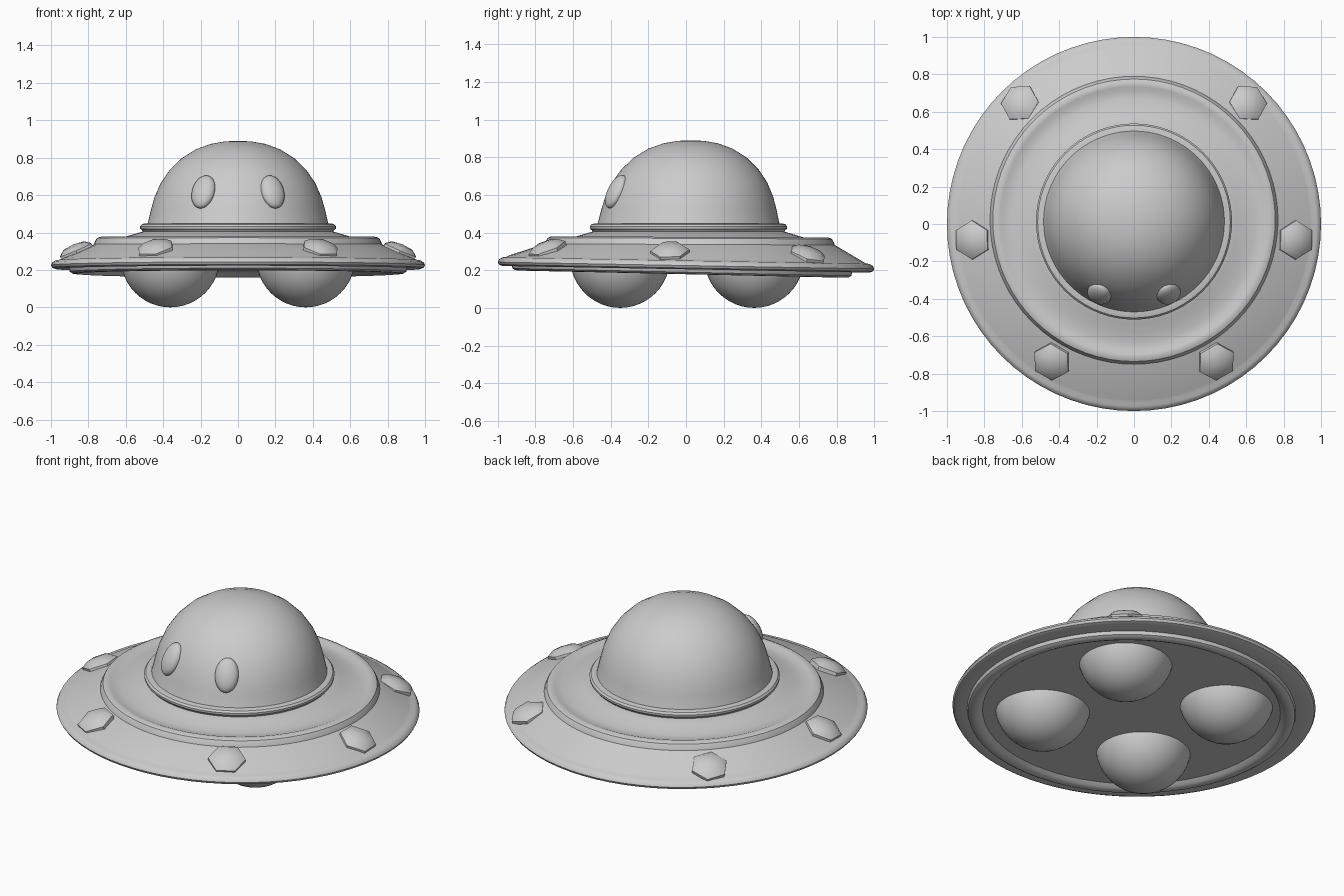
import bpy, bmesh, math
from mathutils import Matrix, Vector

if "Cube" in bpy.data.objects:
    bpy.data.objects.remove(bpy.data.objects["Cube"])

SEG = 72


def finish(name, bm, angle=35):
    bmesh.ops.recalc_face_normals(bm, faces=bm.faces)
    me = bpy.data.meshes.new(name)
    bm.to_mesh(me)
    bm.free()
    ob = bpy.data.objects.new(name, me)
    bpy.context.collection.objects.link(ob)
    bpy.ops.object.select_all(action='DESELECT')
    ob.select_set(True)
    bpy.context.view_layer.objects.active = ob
    bpy.ops.object.shade_smooth_by_angle(angle=math.radians(angle))
    return ob


def lathe(name, profile, angle=35):
    """Profile rows: radius, z, y centre, tilt slope (dz/dy)."""
    bm = bmesh.new()
    rings = []
    for r, z, yc, slope in profile:
        if r == 0:
            rings.append([bm.verts.new((0, yc, z))] * SEG)
            continue
        ring = []
        for i in range(SEG):
            a = math.tau * i / SEG
            y = r * math.sin(a)
            ring.append(bm.verts.new((r * math.cos(a), y + yc, z + slope * y)))
        rings.append(ring)
    for lo, hi in zip(rings, rings[1:]):
        for i in range(SEG):
            j = (i + 1) % SEG
            quad = [lo[i], lo[j], hi[j], hi[i]]
            bm.faces.new(list(dict.fromkeys(quad)))
    return finish(name, bm, angle)


# saucer: recessed belly, lip, rim, sloping deck, raised step
belly = [(0, .203), (.82, .203), (.84, .187), (.86, .179), (.885, .181), (.9, .19), (.905, .21)]
rim = [(.975, .205), (.993, .212), (1.0, .225), (.993, .24), (.975, .251), (.955, .253), (.94, .262)]
step = [(.77, .337), (.765, .352), (.755, .369), (.737, .377), (.715, .375), (.695, .367),
        (.65, .368), (.6, .378), (.55, .393), (.5, .408), (0, .41)]
lathe("saucer", [(r, z, -.022, -.022) for r, z in belly]
      + [(r, z, 0, -.018) for r, z in rim]
      + [(r, z, .02, -.004) for r, z in step])

# collar around the dome
collar = [(.47, .395), (.508, .402), (.513, .412), (.523, .42), (.524, .433),
          (.515, .444), (.5, .448), (.46, .448)]
lathe("dome_collar", [(r, z, .013, 0) for r, z in collar])

# dome
dome = [(.49, .43), (.481, .455), (.466, .52), (.446, .59), (.413, .665), (.365, .735),
        (.3, .798), (.225, .845), (.145, .874), (.07, .887), (0, .89)]
lathe("dome", [(r, z, .013 + .012 * (z - .43) / .46, 0) for r, z in dome], 50)

for side, label in ((-1, "left"), (1, "right")):
    # eyes: ovals lying on the dome surface
    pos = Vector((side * .185, -.372, .617))
    n = Vector((side * .185, -.39, .22)).normalized()
    u = Vector((0, 0, 1)).cross(n).normalized()
    v = n.cross(u)
    frame = Matrix((u, v, n)).transposed().to_4x4()
    bm = bmesh.new()
    bmesh.ops.create_uvsphere(bm, u_segments=32, v_segments=16, radius=1)
    bm.transform(Matrix.Translation(pos) @ frame @ Matrix.Diagonal((.066, .097, .04, 1)))
    finish(label + "_eye", bm)

    # landing balls: lower hemispheres
    for y, where in ((-.35, "front"), (.362, "back")):
        bm = bmesh.new()
        bmesh.ops.create_uvsphere(bm, u_segments=48, v_segments=24, radius=.265)
        bmesh.ops.delete(bm, geom=[p for p in bm.verts if p.co.z > .01], context='VERTS')
        bm.transform(Matrix.Translation((side * .362, y, .265)))
        finish(f"{where}_{label}_ball", bm)

    # hexagonal domed lights on the deck
    for k, (x, y, spin) in enumerate(((.608, .645, 0), (.863, -.085, 90), (.44, -.735, 90))):
        r = math.hypot(x, y)
        z = .262 + (.94 - r) * .44 - .014 * y
        tilt = Matrix.Rotation(math.radians(23), 4, Vector((-y, side * x, 0)))
        bm = bmesh.new()
        rows = []
        for rad, h in ((.104, -.03), (.104, .012), (.07, .036)):
            rows.append([bm.verts.new((rad * math.cos(a), rad * math.sin(a), h))
                         for a in (math.radians(spin + 60 * i) for i in range(6))])
        for lo, hi in zip(rows, rows[1:]):
            for i in range(6):
                j = (i + 1) % 6
                bm.faces.new((lo[i], lo[j], hi[j], hi[i]))
        tip = bm.verts.new((0, 0, .045))
        for i in range(6):
            bm.faces.new((rows[-1][i], rows[-1][(i + 1) % 6], tip))
        bm.faces.new(rows[0][::-1])
        bm.transform(Matrix.Translation((side * x, y, z)) @ tilt)
        finish(f"{label}_deck_light_{k + 1}", bm, 40)
